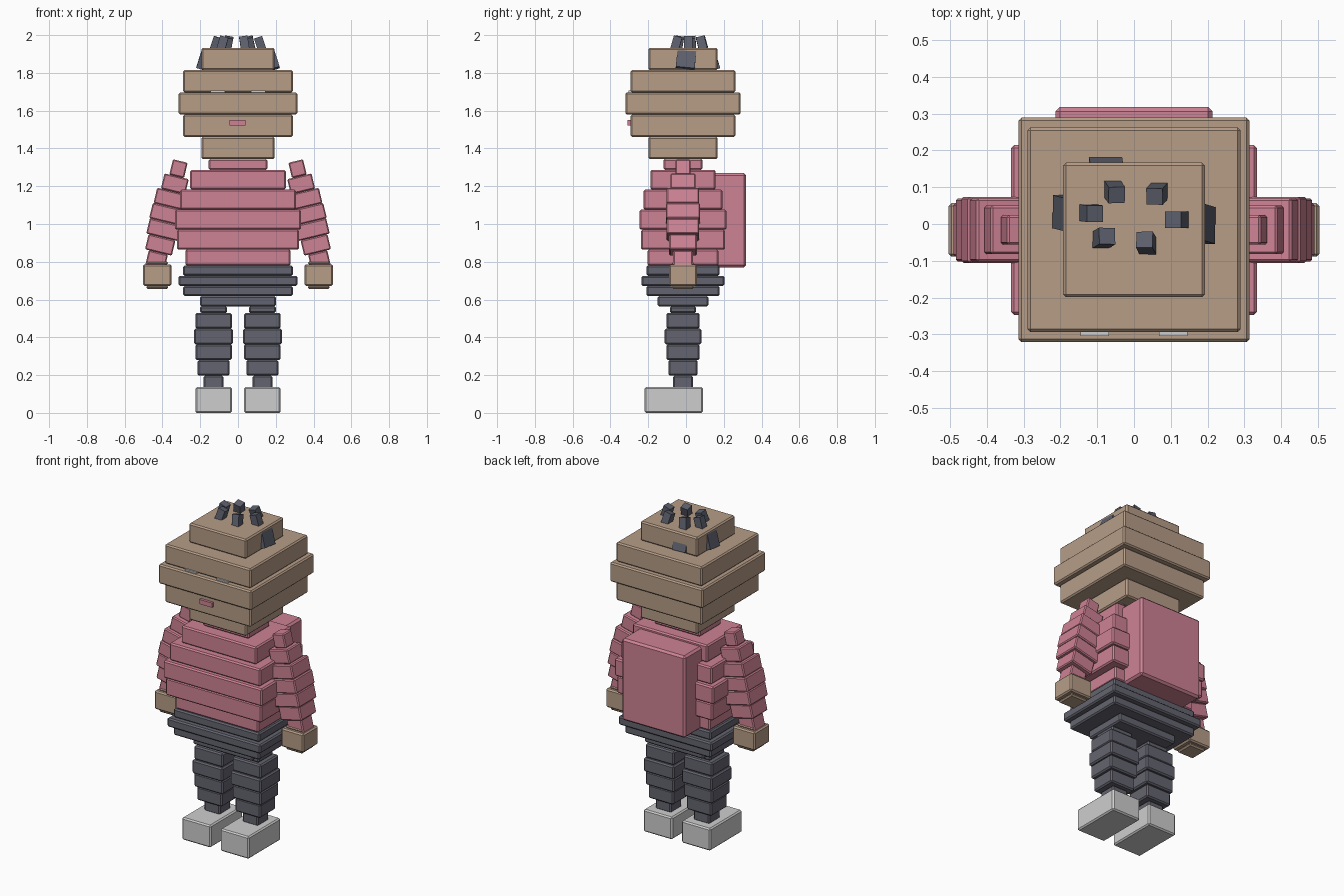
import bpy, bmesh, math
from mathutils import Vector, Quaternion

cube = bpy.data.objects.get("Cube")
if cube:
    bpy.data.objects.remove(cube, do_unlink=True)


def material(name, rgb):
    col = [((c / 255 + 0.055) / 1.055) ** 2.4 for c in rgb] + [1.0]
    m = bpy.data.materials.new(name)
    m.use_nodes = True
    m.diffuse_color = col
    m.node_tree.nodes["Principled BSDF"].inputs["Base Color"].default_value = col
    return m


SKIN = material("tan skin", (183, 157, 135))
PINK = material("pink cloth", (206, 130, 148))
DARK = material("dark trousers", (100, 100, 112))
HAIR = material("dark hair", (92, 95, 108))
GREY = material("light grey", (206, 206, 206))
CY = -0.016  # depth centre of the body


def box(name, centre, size, mat, lean=None, bevel=0.008):
    """Box of a given size whose up axis points along lean."""
    mesh = bpy.data.meshes.new(name)
    bm = bmesh.new()
    bmesh.ops.create_cube(bm, size=1)
    bmesh.ops.scale(bm, vec=size, verts=bm.verts)
    if bevel:
        bmesh.ops.bevel(bm, geom=bm.edges[:], offset=bevel, segments=1, affect='EDGES')
    bm.to_mesh(mesh)
    bm.free()
    mesh.materials.append(mat)
    ob = bpy.data.objects.new(name, mesh)
    ob.location = centre
    if lean:
        ob.rotation_mode = 'QUATERNION'
        ob.rotation_quaternion = Vector((0, 0, 1)).rotation_difference(Vector(lean))
    bpy.context.collection.objects.link(ob)
    return ob


def stack(name, x, bottom, layers, mat):
    """Pile slabs upward; each layer is (half width, half depth, height)."""
    z = bottom
    for i, (hx, hy, h) in enumerate(layers):
        box(f"{name}_{i + 1}", (x, CY, z + h / 2), (2 * hx, 2 * hy, h), mat)
        z += h


# Head, torso and hips
small, mid, big = (0.193, 0.183, 0.118), (0.29, 0.278, 0.118), (0.314, 0.305, 0.118)
stack("head", 0, 1.343, [small, mid, big, mid, small], SKIN)
stack("torso", 0, 0.78, [(0.279, 0.188, 0.084), (0.323, 0.223, 0.106), (0.334, 0.231, 0.106),
                         (0.307, 0.209, 0.106), (0.253, 0.172, 0.105), (0.155, 0.104, 0.057)], PINK)
stack("hips", 0, 0.564, [(0.2, 0.135, 0.054), (0.29, 0.194, 0.054),
                         (0.315, 0.22, 0.054), (0.29, 0.194, 0.054)], DARK)

# Backpack
box("backpack", (0, 0.21, 1.02), (0.427, 0.216, 0.5), PINK, bevel=0.012)

# Face
box("mouth", (-0.002, -0.3, 1.536), (0.084, 0.02, 0.028), PINK, bevel=0)

tilt = math.radians(13.5)
arm_halves = [0.04, 0.066, 0.086, 0.09, 0.086, 0.073, 0.052]
for side, s in (("left", 1), ("right", -1)):
    box(side + "_eye", (s * 0.107, -0.295, 1.68), (0.078, 0.018, 0.052), GREY, bevel=0)

    # Legs and shoes
    stack(side + "_leg", s * 0.129, 0.13, [(0.053, 0.053, 0.067), (0.085, 0.077, 0.083),
          (0.097, 0.088, 0.083), (0.103, 0.098, 0.083), (0.097, 0.088, 0.083),
          (0.072, 0.07, 0.035)], DARK)
    box(side + "_shoe", (s * 0.129, -0.065, 0.068), (0.194, 0.31, 0.136), GREY)

    # Tilted arm segments along one axis
    axis = Vector((s * math.sin(tilt), 0, -math.cos(tilt)))
    for i, h in enumerate(arm_halves):
        pos = Vector((s * 0.315, CY, 1.293)) + axis * 0.083 * i
        box(f"{side}_arm_{i + 1}", pos, (2 * h, 2 * h, 0.083), PINK, lean=-axis, bevel=0.006)

    # Hands
    stack(side + "_hand", s * 0.428, 0.655, [(0.057, 0.057, 0.02)], SKIN)
    stack(side + "_hand_core", s * 0.428, 0.673, [(0.076, 0.073, 0.113)], SKIN)
    stack(side + "_hand_top", s * 0.428, 0.784, [(0.057, 0.057, 0.018)], SKIN)

# Hair spikes leaning towards the crown
spikes = [(-0.12, 0.03), (-0.055, 0.09), (0.065, 0.085), (0.12, 0.012), (0.035, -0.055), (-0.085, -0.04)]
for i, (x, y) in enumerate(spikes):
    inward = Vector((-x, 0.012 - y, 0)).normalized() * 0.33
    box(f"hair_spike_{i + 1}", (x, y, 1.946), (0.045, 0.045, 0.09), HAIR,
        lean=(inward.x, inward.y, 1), bevel=0)

# Hair patches on the sides and back of the crown
box("hair_patch_left", (0.185, 0, 1.868), (0.045, 0.1, 0.095), HAIR, lean=(-0.32, 0.1, 1), bevel=0)
box("hair_patch_right", (-0.185, 0.03, 1.868), (0.045, 0.09, 0.095), HAIR, lean=(0.32, -0.08, 1), bevel=0)
box("hair_patch_back", (-0.075, 0.145, 1.865), (0.09, 0.045, 0.095), HAIR, lean=(0.05, -0.32, 1), bevel=0)
